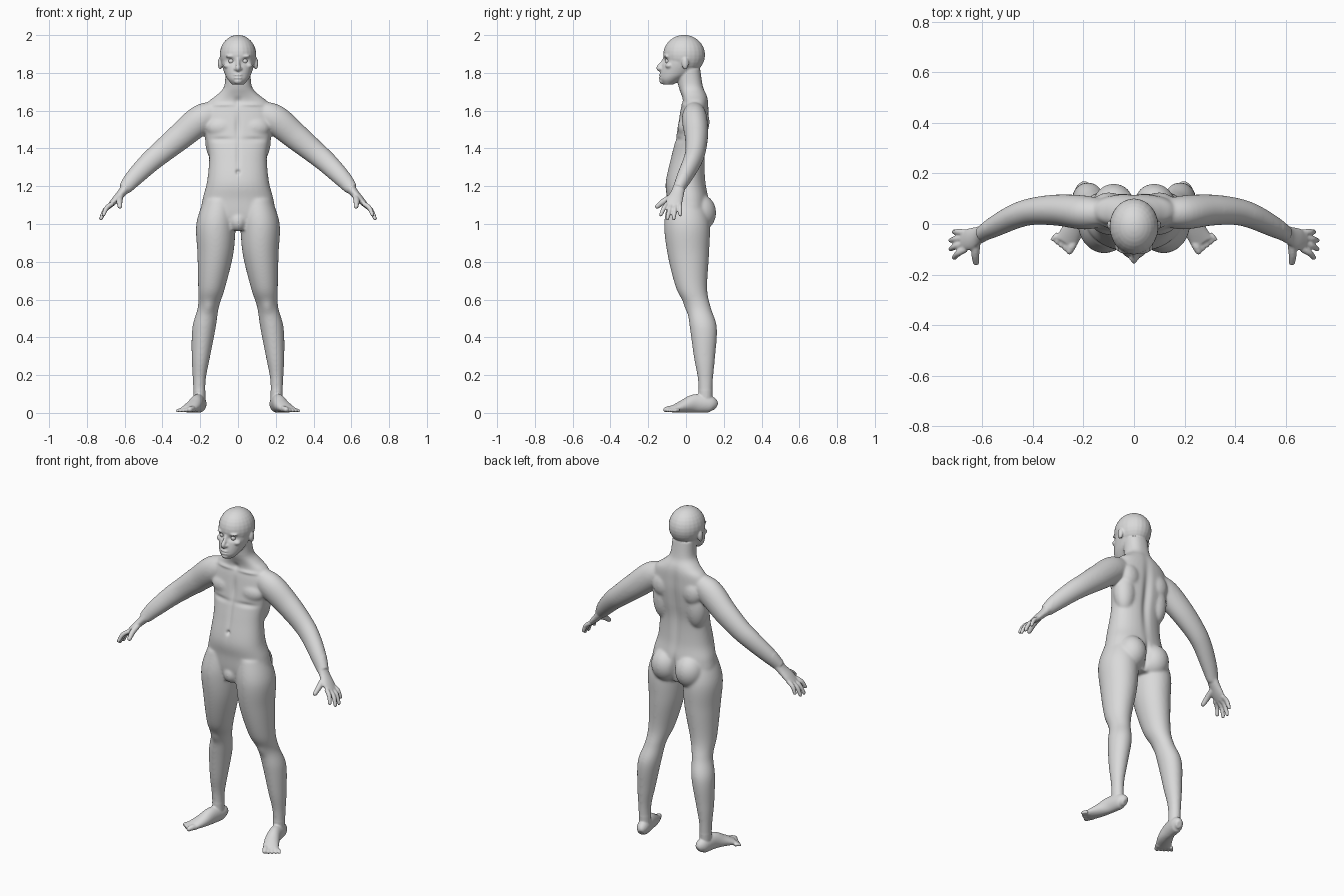
import bpy
import bmesh
import math
from mathutils import Vector, Matrix

cube = bpy.data.objects.get("Cube")
if cube:
    bpy.data.objects.remove(cube, do_unlink=True)

skin = bpy.data.materials.new("plain grey")
skin.use_nodes = True
grey = (.7, .7, .7, 1)
skin.diffuse_color = grey
skin.node_tree.nodes["Principled BSDF"].inputs["Base Color"].default_value = grey

bm = bmesh.new()
X, Y = Vector((1, 0, 0)), Vector((0, 1, 0))
BOTH, MIDDLE = (1, -1), (1,)


def spline(rows, steps=6):
    """Catmull-Rom interpolation of whole section rows."""
    out = []
    last = len(rows) - 1
    for i in range(last):
        before, start = Vector(rows[max(i - 1, 0)]), Vector(rows[i])
        end, after = Vector(rows[i + 1]), Vector(rows[min(i + 2, last)])
        leave, arrive = (end - before) / 2, (after - start) / 2
        for j in range(steps):
            t = j / steps
            ease = t * t * (3 - 2 * t)
            out.append(start.lerp(end, ease) + leave * (t * (1 - t) ** 2)
                       - arrive * (t * t * (1 - t)))
    return out + [Vector(rows[last])]


def tube(rows, ref=X, upright=False, power=1, sides=BOTH, segments=32):
    """Closed loft through elliptical sections: x, y, z, width, depth."""
    rows = spline(rows)
    centres = [Vector(row[:3]) for row in rows]
    for side in sides:
        rings = []
        for i, row in enumerate(rows):
            across, along = X, Y
            if not upright:
                tangent = centres[min(i + 1, len(rows) - 1)] - centres[max(i - 1, 0)]
                tangent.normalize()
                across = (ref - tangent * ref.dot(tangent)).normalized()
                along = tangent.cross(across)
            ring = []
            for k in range(segments):
                angle = math.tau * k / segments
                c, s = math.cos(angle), math.sin(angle)
                c = math.copysign(abs(c) ** power, c) * row[3]
                s = math.copysign(abs(s) ** power, s) * row[4]
                point = centres[i] + across * c + along * s
                point.x *= side
                ring.append(bm.verts.new(point))
            rings.append(ring)
        for lower, upper in zip(rings, rings[1:]):
            for k in range(segments):
                n = (k + 1) % segments
                bm.faces.new((lower[k], lower[n], upper[n], upper[k]))
        bm.faces.new(rings[0])
        bm.faces.new(rings[-1])


def limb(rows, aspect=1.16, **options):
    """Loft from x, y, z and radius with one depth ratio."""
    tube([(x, y, z, r, r * aspect) for x, y, z, r in rows], **options)


def stack(rows, power):
    """Central form from height, half width, front y and back y."""
    tube([(0, (front + back) / 2, z, half, (back - front) / 2)
          for z, half, front, back in rows],
         upright=True, power=power, sides=MIDDLE)


def ball(centre, size, sides=BOTH):
    """Ellipsoid muscle or feature, mirrored by default."""
    for side in sides:
        place = Matrix.Translation((centre[0] * side, centre[1], centre[2]))
        bmesh.ops.create_uvsphere(bm, u_segments=24, v_segments=16, radius=1,
                                  matrix=place @ Matrix.Diagonal((*size, 1)))


def digit(base, tip, bend, r):
    """Finger or toe, bowed by bend, with a rounded end."""
    base, tip = Vector(base), Vector(tip)
    knuckle = base.lerp(tip, .5) + Vector(bend)
    limb([(*base, r), (*knuckle, r), (*tip, r * .8)], aspect=1, ref=Y, segments=16)
    ball(tip, [r * .8] * 3)


# Torso and neck
stack([(.97, .1, -.08, .09), (1.05, .19, -.095, .12), (1.13, .188, -.1, .12),
       (1.22, .165, -.108, .105), (1.35, .153, -.08, .1), (1.45, .168, -.055, .112),
       (1.54, .185, -.04, .12), (1.6, .18, -.03, .12), (1.65, .155, -.018, .118),
       (1.685, .11, -.025, .11), (1.73, .073, -.04, .09), (1.82, .066, -.05, .075)],
      power=.88)
ball((.085, .005, 1.51), (.085, .05, .06))     # chest
ball((.11, .05, 1.45), (.065, .06, .13))       # side of back
ball((.1, .085, 1.54), (.06, .04, .07))        # shoulder blade
ball((.08, .07, 1.06), (.085, .09, .1))        # buttock
ball((0, -.06, 1.015), (.045, .045, .055), MIDDLE)

# Head
ball((0, -.01, 1.895), (.097, .111, .106), MIDDLE)
stack([(1.738, .03, -.12, -.07), (1.765, .054, -.137, -.02), (1.8, .072, -.136, .04),
       (1.86, .088, -.122, .08), (1.92, .08, -.112, .08)], power=1)
limb([(0, -.11, 1.88, .009), (0, -.126, 1.85, .01), (0, -.142, 1.826, .013),
      (0, -.132, 1.816, .01)], sides=MIDDLE)   # nose
ball((.013, -.13, 1.821), (.01, .012, .009))   # nostril
ball((.036, -.101, 1.888), (.03, .017, .009))  # brow
ball((.053, -.088, 1.838), (.024, .022, .016)) # cheekbone
for z in (1.788, 1.774):                       # lips
    ball((0, -.131, z), (.024, .014, .007), MIDDLE)
ball((0, -.121, 1.756), (.024, .02, .016), MIDDLE)
ball((.095, -.004, 1.85), (.012, .018, .032))  # ear

# Arm
limb([(.1, .045, 1.595, .048), (.19, .045, 1.558, .067), (.3, .055, 1.468, .062),
      (.4, .05, 1.385, .054), (.47, .03, 1.325, .049), (.55, -.01, 1.245, .041),
      (.6, -.04, 1.185, .03)], ref=Y)

# Hand
tube([(.59, -.035, 1.197, .032, .03), (.615, -.045, 1.165, .035, .023),
      (.65, -.06, 1.127, .043, .019), (.678, -.067, 1.097, .037, .013)], ref=Y)
for i in range(4):
    curl = (i - 1.5) ** 2 * .007
    base = Vector((.673 - curl / 2, -.099 + .022 * i, 1.1 + curl / 2))
    reach = Vector((.054 - curl / 2, .012 * i - .034, curl - .074))
    digit(base, base + reach, (.007, 0, .007), .0125)
digit((.622, -.07, 1.147), (.625, -.152, 1.093), (.004, -.007, 0), .016)

# Leg
limb([(.1, 0, 1.13, .08), (.117, .005, 1, .104), (.12, .012, .84, .095),
      (.14, .03, .66, .071), (.157, .066, .56, .056), (.18, .092, .45, .062),
      (.197, .098, .29, .048), (.205, .103, .17, .034), (.203, .102, .04, .031)],
     upright=True)

# Foot
forward = Vector((.4, -.92, 0))
sideways = Vector((.92, .4, 0))
tube([(.193, .158, .03, .016, .02), (.2, .13, .045, .034, .043),
      (.215, .05, .05, .036, .049), (.235, -.01, .036, .042, .035),
      (.27, -.073, .018, .044, .016)], ref=sideways)
for i in range(5):
    r = .017 - .0035 * math.sqrt(i)
    base = Vector((.237, -.066, r + .003)) + sideways * (.017 * i)
    tip = base + forward * (.045 - .004 * i) + sideways * (.003 * i)
    tip.z = r
    digit(base, tip, (0, 0, .003), r)

# Fuse the parts into one continuous skin
bmesh.ops.recalc_face_normals(bm, faces=bm.faces)
mesh = bpy.data.meshes.new("body")
bm.to_mesh(mesh)
bm.free()
body = bpy.data.objects.new("body", mesh)
bpy.context.collection.objects.link(body)
bpy.ops.object.select_all(action='DESELECT')
bpy.context.view_layer.objects.active = body
body.select_set(True)


def apply(kind, **settings):
    modifier = body.modifiers.new(kind.lower(), kind)
    for key, value in settings.items():
        setattr(modifier, key, value)
    bpy.ops.object.modifier_apply(modifier=modifier.name)


apply('REMESH', mode='VOXEL', voxel_size=.005)
soft = body.vertex_groups.new(name="soft")
soft.add([v.index for v in body.data.vertices
          if .12 < v.co.z < 1.73 and abs(v.co.x) < .59], 1, 'REPLACE')
apply('SMOOTH', factor=.5, iterations=30, vertex_group="soft")
apply('SMOOTH', factor=.5, iterations=3)

# Surface modelling: mirrored centre, reach, and push along y
pushes = [
    ((.036, -.112, 1.862), (.02, .03, .013), .014),  # eye socket
    ((0, -.143, 1.781), (.024, .03, .004), .006),    # mouth
    ((0, -.1, 1.275), (.011, .03, .012), .012),      # navel
    ((0, -.09, 1.37), (.012, .06, .1), .006),        # midline
    ((0, -.045, 1.52), (.016, .04, .06), .008),      # breastbone
    ((.09, -.05, 1.447), (.065, .04, .014), .007),   # chest edge
    ((0, -.03, 1.65), (.02, .03, .02), .009),        # neck notch
    ((.09, -.02, 1.632), (.07, .03, .01), -.006),    # collarbone
    ((0, .115, 1.42), (.024, .06, .2), -.014),       # spine
    ((0, .14, 1.05), (.013, .06, .07), -.02),        # cleft
    ((.155, 0, .56), (.03, .04, .035), -.008),       # kneecap
]
for v in body.data.vertices:
    start = Vector((abs(v.co.x), v.co.y, v.co.z))
    for centre, reach, push in pushes:
        away = sum(((p - c) / r) ** 2 for p, c, r in zip(start, centre, reach))
        if away < 6:
            v.co.y += push * math.exp(-away)
body.vertex_groups.clear()
body.data.materials.clear()
body.data.materials.append(skin)
bpy.ops.object.shade_smooth()

# Eyes
for name, side in (("left_eye", 1), ("right_eye", -1)):
    bpy.ops.mesh.primitive_uv_sphere_add(segments=24, ring_count=16, radius=.0145,
                                         location=(.036 * side, -.095, 1.862))
    eye = bpy.context.object
    eye.name = name
    eye.data.materials.append(skin)
    bpy.ops.object.shade_smooth()
